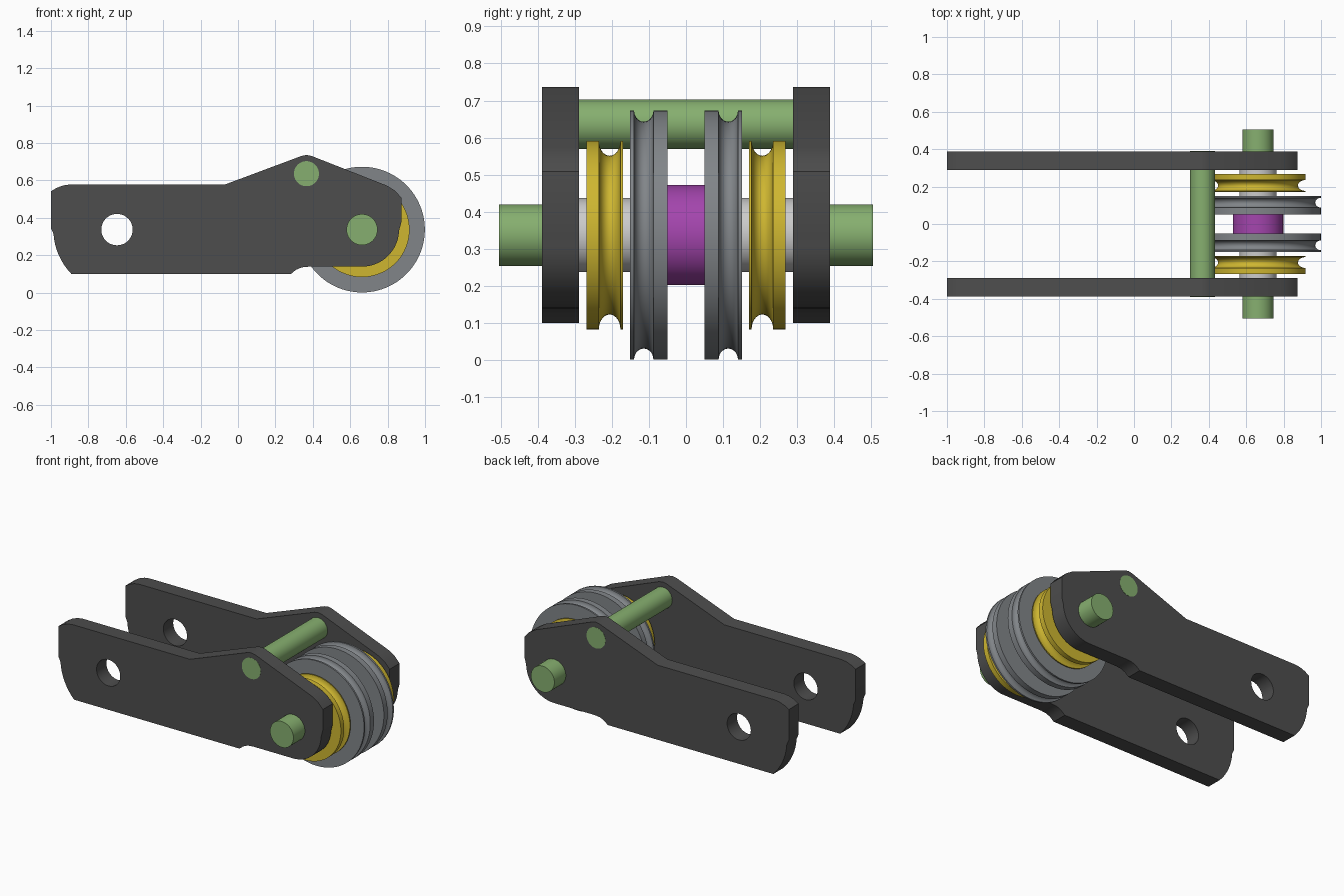
import bpy, bmesh, math
from mathutils import Vector, Matrix

if "Cube" in bpy.data.objects:
    bpy.data.objects.remove(bpy.data.objects["Cube"])

AX, AZ = 0.663, 0.337          # wheel axle position
HX, HZ, HOLE_R = -0.647, 0.337, 0.084


def material(name, rgb):
    m = bpy.data.materials.new(name)
    m.diffuse_color = (*rgb, 1)
    m.use_nodes = True
    m.node_tree.nodes["Principled BSDF"].inputs["Base Color"].default_value = m.diffuse_color
    return m


dark = material("dark_grey", (0.075, 0.075, 0.075))
steel = material("steel_grey", (0.22, 0.235, 0.25))
light = material("light_grey", (0.55, 0.55, 0.56))
green = material("green", (0.24, 0.43, 0.16))
yellow = material("yellow", (0.62, 0.47, 0.03))
purple = material("purple", (0.37, 0.06, 0.42))


def finish(ob, mat):
    ob.data.materials.clear()
    ob.data.materials.append(mat)
    bpy.ops.object.select_all(action='DESELECT')
    ob.select_set(True)
    bpy.context.view_layer.objects.active = ob
    bpy.ops.object.shade_smooth_by_angle(angle=math.radians(25))
    return ob


def arc(cx, cz, r, a0, a1, n):
    pts = []
    for i in range(n + 1):
        a = math.radians(a0 + (a1 - a0) * i / n)
        pts.append((cx + r * math.cos(a), cz + r * math.sin(a)))
    return pts


def rod(name, x, z, r, y0, y1, mat):
    bpy.ops.mesh.primitive_cylinder_add(
        vertices=64, radius=r, depth=y1 - y0, location=(x, (y0 + y1) / 2, z),
        rotation=(math.pi / 2, 0, 0))
    ob = bpy.context.object
    ob.name = name
    return finish(ob, mat)


def wheel(name, radius, y0, y1, groove_y, groove_r, depth, side, mat):
    # profile of (y, radius) points with a round rope groove, spun about the axle
    prof = [(y0, 0.1), (y0, radius)]
    for i in range(15):
        a = math.pi * i / 14
        prof.append((groove_y - groove_r * math.cos(a), radius - depth * math.sin(a)))
    prof += [(y1, radius), (y1, 0.1)]
    bm = bmesh.new()
    vs = [bm.verts.new((r, y * side, 0)) for y, r in prof]
    edges = [bm.edges.new((vs[i], vs[(i + 1) % len(vs)])) for i in range(len(vs))]
    bmesh.ops.spin(bm, geom=vs + edges, cent=(0, 0, 0), axis=(0, 1, 0),
                   angle=2 * math.pi, steps=96, use_duplicate=False)
    bmesh.ops.remove_doubles(bm, verts=bm.verts, dist=1e-5)
    bmesh.ops.recalc_face_normals(bm, faces=bm.faces)
    me = bpy.data.meshes.new(name)
    bm.to_mesh(me)
    bm.free()
    ob = bpy.data.objects.new(name, me)
    bpy.context.collection.objects.link(ob)
    ob.location = (AX, 0, AZ)
    return finish(ob, mat)


# side plate outline (x, z), counter-clockwise from the lower left
outline = [(0.283, 0.1), (0.31, 0.122), (0.34, 0.135), (0.38, 0.139)]
outline += arc(AX, AZ, 0.198, -90, -8, 12)
outline += [(0.862, 0.335), (0.873, 0.375), (0.873, 0.508), (0.84, 0.545), (0.797, 0.572),
            (0.393, 0.731), (0.366, 0.736), (0.34, 0.731), (-0.07, 0.578),
            (-0.9, 0.578), (-0.935, 0.573), (-0.97, 0.56), (-1.0, 0.542), (-1.0, 0.345)]
outline += arc(HX, HZ, 0.34, 184, 224.2, 8)


def plate(name, y):
    cu = bpy.data.curves.new(name, 'CURVE')
    cu.dimensions = '2D'
    cu.fill_mode = 'BOTH'
    cu.extrude = 0.05
    for pts in (outline, arc(HX, HZ, HOLE_R, 0, 352.5, 47)):
        sp = cu.splines.new('POLY')
        sp.points.add(len(pts) - 1)
        for p, (x, z) in zip(sp.points, pts):
            p.co = (x, z, 0, 1)
        sp.use_cyclic_u = True
    ob = bpy.data.objects.new(name, cu)
    bpy.context.collection.objects.link(ob)
    ob.rotation_euler = (math.pi / 2, 0, 0)
    ob.location = (0, y, 0)
    bpy.ops.object.select_all(action='DESELECT')
    ob.select_set(True)
    bpy.context.view_layer.objects.active = ob
    bpy.ops.object.convert(target='MESH')
    ob = bpy.context.object
    bm = bmesh.new()
    bm.from_mesh(ob.data)
    bmesh.ops.remove_doubles(bm, verts=bm.verts, dist=1e-5)
    bmesh.ops.recalc_face_normals(bm, faces=bm.faces)
    bm.to_mesh(ob.data)
    bm.free()
    return finish(ob, dark)


# mirrored parts
for side, tag in ((-1, "front"), (1, "back")):
    plate(f"side_plate_{tag}", 0.338 * side)
    wheel(f"large_pulley_{tag}", 0.336, 0.05, 0.151, 0.114, 0.026, 0.03, side, steel)
    wheel(f"small_pulley_{tag}", 0.254, 0.17, 0.268, 0.206, 0.029, 0.04, side, yellow)
    y = sorted((0.05 * side, 0.288 * side))
    rod(f"axle_sleeve_{tag}", AX, AZ, 0.1, y[0], y[1], light)

# shared pins and centre spacer
rod("axle_pin", AX, AZ, 0.083, -0.504, 0.504, green)
rod("cross_bar", 0.366, 0.636, 0.067, -0.389, 0.389, green)
rod("centre_spacer", AX, AZ, 0.135, -0.05, 0.05, purple)
